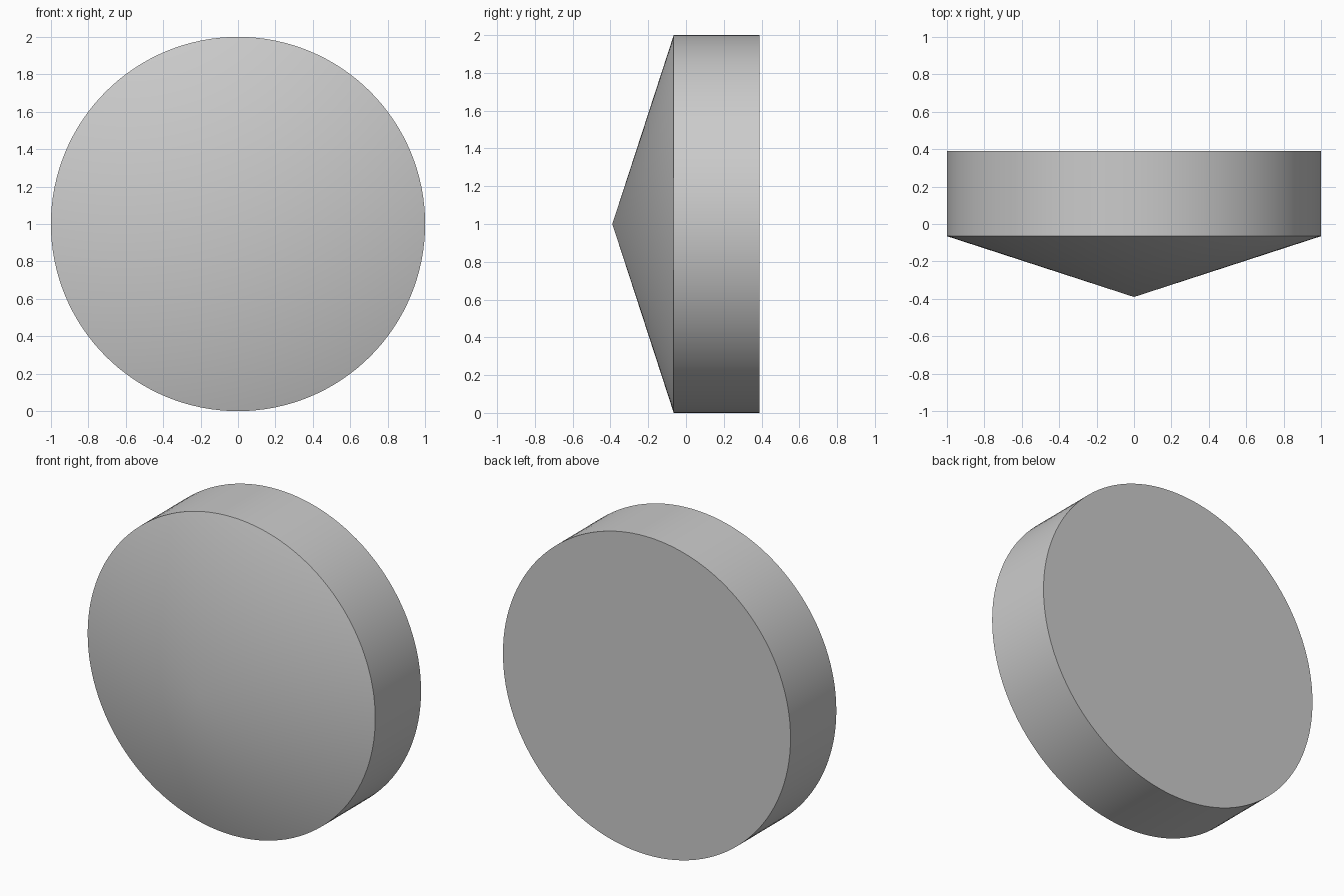
import bpy, bmesh
from math import radians
from mathutils import Matrix, Vector

if "Cube" in bpy.data.objects:
    bpy.data.objects.remove(bpy.data.objects["Cube"])

SIDES = 128
RADIUS = 1.0
BACK_Y, RIM_Y, TIP_Y = 0.39, -0.065, -0.39

# Half profile (radius, y): back centre, back rim, front rim, cone tip
profile = [(0, BACK_Y), (RADIUS, BACK_Y), (RADIUS, RIM_Y), (0, TIP_Y)]

# Turn the profile around the y axis at the disc's centre height
bm = bmesh.new()
verts = [bm.verts.new((r, y, RADIUS)) for r, y in profile]
edges = [bm.edges.new(pair) for pair in zip(verts, verts[1:])]
bmesh.ops.spin(bm, geom=verts + edges, cent=(0, 0, RADIUS), axis=(0, 1, 0),
               angle=radians(360), steps=SIDES, use_duplicate=False)
bmesh.ops.remove_doubles(bm, verts=bm.verts, dist=1e-4)
bmesh.ops.recalc_face_normals(bm, faces=bm.faces)

mesh = bpy.data.meshes.new("cone_fronted_disc")
bm.to_mesh(mesh)
bm.free()
disc = bpy.data.objects.new("cone_fronted_disc", mesh)
bpy.context.collection.objects.link(disc)

# Smooth round surfaces, crisp rims
bpy.context.view_layer.objects.active = disc
disc.select_set(True)
bpy.ops.object.shade_smooth_by_angle(angle=radians(30))
